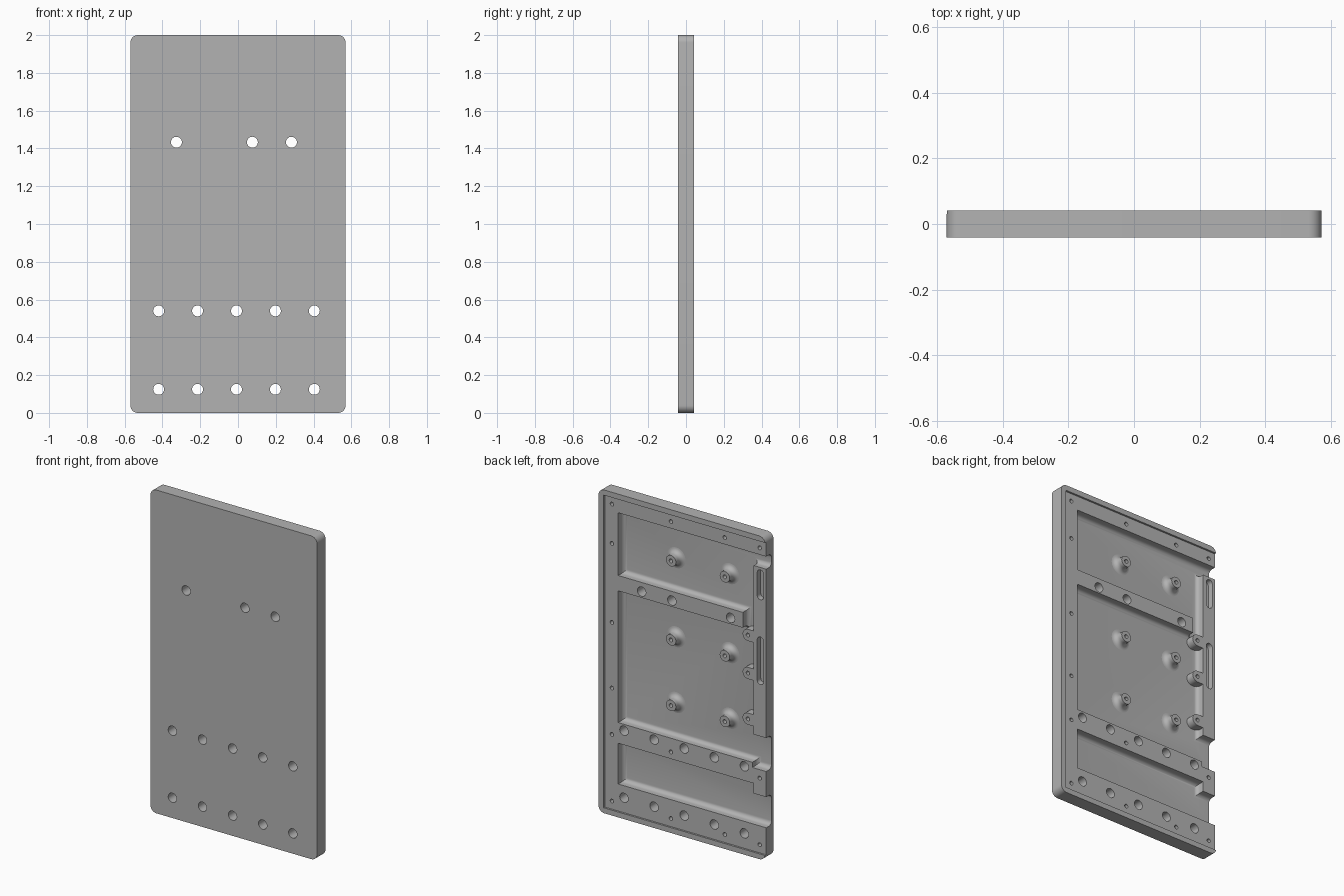
import bpy, bmesh, math
from mathutils import Matrix

cube = bpy.data.objects.get("Cube")
if cube:
    bpy.data.objects.remove(cube, do_unlink=True)

BACK, LEDGE, FLOOR = 0.0415, 0.03, -0.022
HALF_W, HEIGHT = 0.57, 2.0

gray = bpy.data.materials.new("plain gray")
gray.use_nodes = True
gray.diffuse_color = (0.45, 0.45, 0.45, 1)
gray.node_tree.nodes["Principled BSDF"].inputs["Base Color"].default_value = gray.diffuse_color


def make_object(name, bm):
    bmesh.ops.recalc_face_normals(bm, faces=bm.faces)
    mesh = bpy.data.meshes.new(name)
    bm.to_mesh(mesh)
    bm.free()
    mesh.materials.append(gray)
    obj = bpy.data.objects.new(name, mesh)
    bpy.context.collection.objects.link(obj)
    return obj


def add_prism(bm, outline, y0, y1, fillet=0):
    """Extrude an (x, z) outline from y0 to y1, optionally rounding its y0 edges."""
    base = bm.faces.new([bm.verts.new((x, y0, z)) for x, z in outline])
    edges = list(base.edges)
    res = bmesh.ops.extrude_face_region(bm, geom=[base], use_keep_orig=True)
    top = [v for v in res["geom"] if isinstance(v, bmesh.types.BMVert)]
    bmesh.ops.translate(bm, verts=top, vec=(0, y1 - y0, 0))
    bmesh.ops.recalc_face_normals(bm, faces=bm.faces)
    if fillet:
        bmesh.ops.bevel(bm, geom=edges, offset=fillet, segments=6,
                        profile=0.5, affect='EDGES')


def prism(name, outline, y0, y1, fillet=0):
    bm = bmesh.new()
    add_prism(bm, outline, y0, y1, fillet)
    return make_object(name, bm)


def arc(cx, cz, r, start, end, n=8):
    return [(cx + r * math.cos(math.radians(start + (end - start) * i / n)),
             cz + r * math.sin(math.radians(start + (end - start) * i / n)))
            for i in range(n + 1)]


def rect(x0, x1, z0, z1):
    return [(x0, z0), (x1, z0), (x1, z1), (x0, z1)]


def capsule(x, z0, z1, r):
    return arc(x, z1 - r, r, 0, 180) + arc(x, z0 + r, r, 180, 360)


def drills(name, spots, r, y0, y1):
    bm = bmesh.new()
    for x, z in spots:
        add_prism(bm, arc(x, z, r, 0, 345, 23), y0, y1)
    return make_object(name, bm)


def apply_boolean(obj, tool, operation='DIFFERENCE'):
    mod = obj.modifiers.new(tool.name, 'BOOLEAN')
    mod.operation = operation
    mod.solver = 'EXACT'
    mod.object = tool
    bpy.context.view_layer.objects.active = obj
    bpy.ops.object.modifier_apply(modifier=mod.name)


def smooth(obj):
    bpy.ops.object.select_all(action='DESELECT')
    obj.select_set(True)
    bpy.context.view_layer.objects.active = obj
    bpy.ops.object.shade_smooth_by_angle(angle=math.radians(30))


# Plate with rounded corners
r = 0.04
cx, top = HALF_W - r, HEIGHT - r
outline = (arc(cx, top, r, 0, 90) + arc(-cx, top, r, 90, 180)
           + arc(-cx, r, r, 180, 270) + arc(cx, r, r, 270, 360))
plate = prism("tray_plate", outline, -BACK, BACK)

# Shallow lid recess, open on one side
tools = [prism("lid_recess", rect(-0.7, 0.535, 0.033, 1.967), LEDGE, 0.2)]

# Deep upper pocket with its two cable outlets
wall = -0.484
tools.append(prism("upper_pocket", [
    (0.443, 0.58), (-0.475, 0.58), (-0.475, 0.548), (-0.7, 0.548), (-0.7, 0.755),
    (wall, 0.755), (wall, 1.80), (-0.7, 1.80), (-0.7, 1.878), (0.443, 1.878),
    (0.443, 1.49), (-0.41, 1.49), (-0.41, 1.395), (0.443, 1.395)],
    FLOOR, 0.15, 0.026))

# Lower pocket with one cable outlet
tools.append(prism("lower_pocket", [
    (0.443, 0.2), (-0.7, 0.2), (-0.7, 0.39), (wall, 0.39), (wall, 0.452),
    (0.443, 0.452)], FLOOR, 0.15, 0.026))

# Slots in the side wall
for z0, z1 in ((1.60, 1.785), (1.075, 1.37)):
    tools.append(prism("wall_slot", capsule(-0.53, z0, z1, 0.022), -0.005, 0.15))

# Through holes in the ribs
row = [-0.42, -0.214, -0.008, 0.198, 0.404]
spots = [(x, z) for z in (0.125, 0.54) for x in row]
spots += [(x, 1.433) for x in (-0.326, 0.076, 0.283)]
tools.append(drills("rib_holes", spots, 0.029, -0.1, 0.1))

# Blind screw holes around the ledge
columns, edge_x, side_x = (0.082, -0.286), 0.486, -0.525
levels = (0.083, 0.495, 0.782, 1.188, 1.677, 1.92)
spots = [(edge_x, z) for z in levels]
spots += [(x, z) for x in columns for z in (levels[0], levels[-1])]
spots += [(side_x, z) for z in (levels[0], levels[1], levels[-1])]
spots += [(columns[0], levels[1])]
tools.append(drills("ledge_screw_holes", spots, 0.012, -0.01, 0.1))

for tool in tools:
    apply_boolean(plate, tool)
    bpy.data.objects.remove(tool, do_unlink=True)
smooth(plate)

# Round screw tabs on the side wall
for z in (1.358, 1.123, 0.84):
    tab = prism("wall_screw_tab",
                [(wall - 0.005, z - 0.036)] + arc(-0.444, z, 0.036, -90, 90, 14)
                + [(wall - 0.005, z + 0.036)], FLOOR - 0.005, LEDGE - 0.001)
    hole = drills("tab_hole", [(-0.444, z)], 0.012, -0.01, 0.1)
    apply_boolean(tab, hole)
    bpy.data.objects.remove(hole, do_unlink=True)
    smooth(tab)

# Standoffs: turned posts with a flared foot and a screw hole
post_r, flare = 0.034, 0.03
profile = [(0, -0.01), (0.012, -0.01), (0.012, LEDGE), (post_r, LEDGE)]
profile += [(post_r + flare * (1 - math.cos(t)), FLOOR + flare * (1 - math.sin(t)))
            for t in (math.radians(15 * i) for i in range(7))]
for x in columns:
    for z in levels[2:5]:
        bm = bmesh.new()
        verts = [bm.verts.new((d, y, 0)) for d, y in profile]
        edges = [bm.edges.new(pair) for pair in zip(verts, verts[1:])]
        bmesh.ops.spin(bm, geom=verts + edges, cent=(0, 0, 0), axis=(0, 1, 0),
                       angle=math.tau, steps=32)
        bmesh.ops.remove_doubles(bm, verts=bm.verts, dist=0.0001)
        bmesh.ops.transform(bm, matrix=Matrix.Translation((x, 0.0003, z)), verts=bm.verts)
        post = make_object("standoff", bm)
        # Outward faces: the top ring must look toward the back
        ring = max(post.data.polygons, key=lambda p: p.center.y)
        if ring.normal.y < 0:
            post.data.flip_normals()
        smooth(post)
